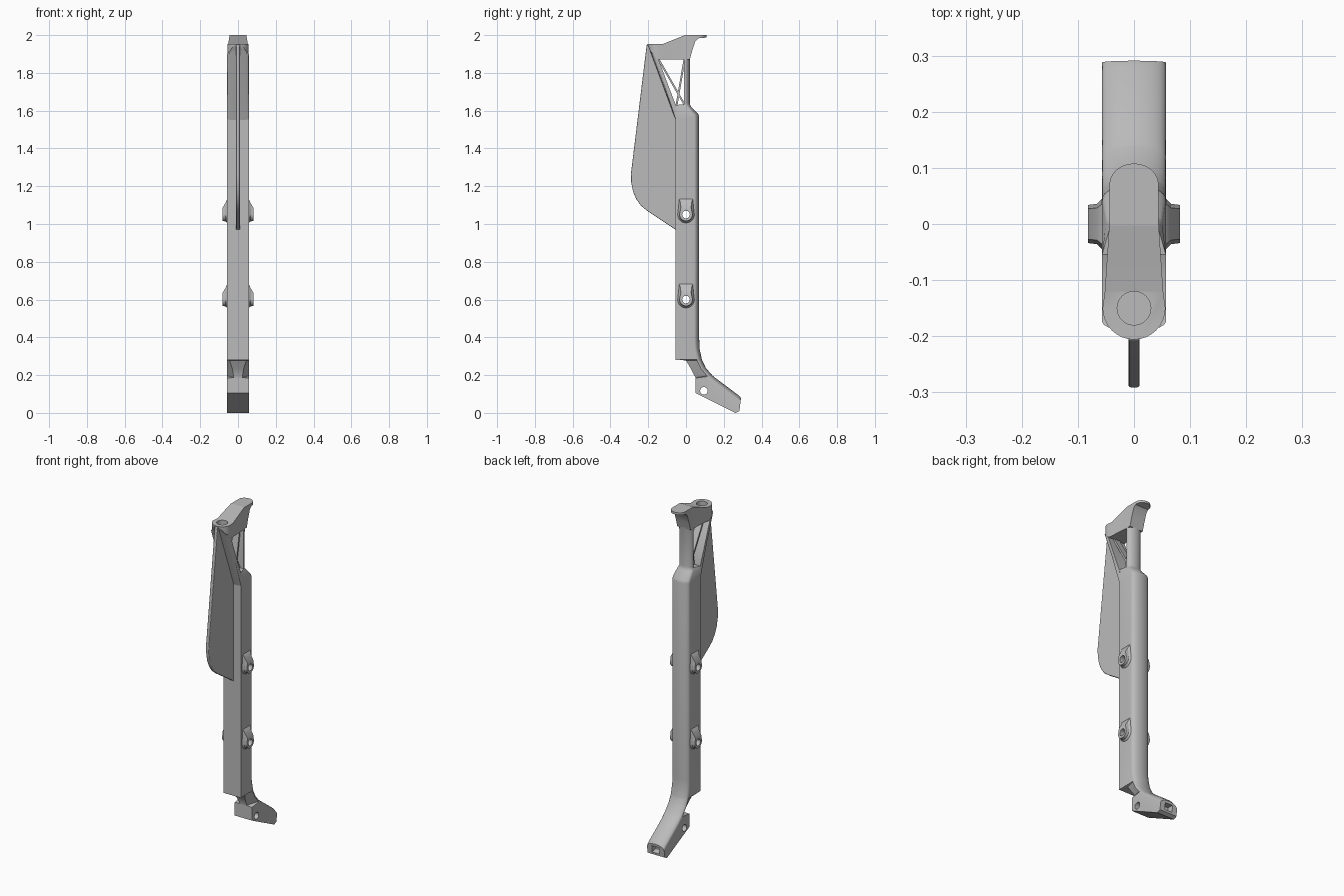
import bpy, bmesh, math
from mathutils import Vector

cube = bpy.data.objects.get("Cube")
if cube:
    bpy.data.objects.remove(cube, do_unlink=True)

grey = bpy.data.materials.new("plain grey")
grey.use_nodes = True
GREY = (0.5, 0.5, 0.5, 1)
grey.diffuse_color = GREY
grey.node_tree.nodes["Principled BSDF"].inputs["Base Color"].default_value = GREY


def loft(name, rings):
    """Skin a list of matching closed rings and cap both ends."""
    bm = bmesh.new()
    loops = [[bm.verts.new(p) for p in ring] for ring in rings]
    n = len(loops[0])
    for a, b in zip(loops, loops[1:]):
        for i in range(n):
            j = (i + 1) % n
            bm.faces.new((a[i], a[j], b[j], b[i]))
    bm.faces.new(loops[0])
    bm.faces.new(loops[-1])
    bmesh.ops.recalc_face_normals(bm, faces=bm.faces)
    mesh = bpy.data.meshes.new(name)
    bm.to_mesh(mesh)
    bm.free()
    obj = bpy.data.objects.new(name, mesh)
    bpy.context.collection.objects.link(obj)
    mesh.materials.append(grey)
    return obj


def activate(obj):
    bpy.ops.object.select_all(action="DESELECT")
    obj.select_set(True)
    bpy.context.view_layer.objects.active = obj


def smooth(obj, angle=32):
    activate(obj)
    bpy.ops.object.shade_smooth_by_angle(angle=math.radians(angle))


def boolean(obj, cutter, operation="DIFFERENCE"):
    mod = obj.modifiers.new("cut", "BOOLEAN")
    mod.operation, mod.object, mod.solver = operation, cutter, "EXACT"
    activate(obj)
    bpy.ops.object.modifier_apply(modifier=mod.name)
    bpy.data.objects.remove(cutter, do_unlink=True)


def plate(name, outline, half):
    """Side outline in (y, z), thickened across x."""
    return loft(name, [[(x, y, z) for y, z in outline] for x in (-half, half)])


def rod(radius, a, b, sides=32):
    a, b = Vector(a), Vector(b)
    u = (b - a).orthogonal().normalized()
    v = (b - a).normalized().cross(u)
    turn = [2 * math.pi * i / sides for i in range(sides)]
    return loft("cutter", [[c + radius * (u * math.cos(t) + v * math.sin(t))
                            for t in turn] for c in (a, b)])


def d_section(flat, back, flat_half, half, bulge, steps=16):
    """Section with a flat side and a bulging side, in the plane of both points."""
    f, b = Vector((0, *flat)), Vector((0, *back))
    d = (b - f).normalized()
    side = b - d * bulge
    x = Vector((1, 0, 0))
    ring = [f - x * flat_half, f + x * flat_half]
    for i in range(steps + 1):
        t = math.pi * i / steps
        ring.append(side + x * half * math.cos(t) + d * bulge * math.sin(t))
    return ring


# Spine: foot, long channel and rear strut in one skin
W, S = 0.057, 0.044
stations = [
    ((0.283, 0.01), (0.291, 0.078), W, W), ((0.262, 0.0), (0.28, 0.092), W, W),
    ((0.05, 0.105), (0.17, 0.174), W, W), ((0.05, 0.184), (0.142, 0.196), W, W),
    ((0.05, 0.187), (0.138, 0.2), 0.022, W), ((0.025, 0.235), (0.105, 0.238), 0.03, W),
    ((0.0, 0.278), (0.086, 0.277), 0.045, W), ((-0.055, 0.281), (0.084, 0.283), W, W),
    ((-0.055, 0.34), (0.072, 0.34), W, W), ((-0.055, 0.39), (0.07, 0.39), W, W),
    ((-0.055, 1.55), (0.07, 1.565), W, W), ((-0.055, 1.57), (0.066, 1.58), W, W),
    ((-0.055, 1.625), (0.028, 1.62), W, 0.05), ((-0.055, 1.63), (0.022, 1.632), W, S),
    ((-0.01, 1.634), (0.02, 1.645), S, S), ((-0.01, 1.87), (0.022, 1.88), S, S),
    ((0.0, 1.92), (0.032, 1.915), S, S), ((0.02, 1.984), (0.05, 1.975), S, S)]
spine = loft("spine", [d_section(f, b, wf, w, 0.027) for f, b, wf, w in stations])
LUGS = (0.6, 1.05)
for y, z in ((0, LUGS[0]), (0, LUGS[1]), (0.095, 0.117)):
    boolean(spine, rod(0.02, (-0.2, y, z), (0.2, y, z)))
# Pocket in the end of the foot
boolean(spine, plate("cutter", [(0.25, 0.03), (0.32, 0.015), (0.32, 0.06), (0.25, 0.065)], 0.025))
smooth(spine)

# Sloping front arm
arm = loft("front_arm", [d_section(f, b, w, w, bulge) for f, b, w, bulge in (
    ((-0.145, 1.87), (-0.192, 1.92), W, 0.028),
    ((-0.085, 1.71), (-0.121, 1.73), W, 0.014),
    ((-0.05, 1.62), (-0.055, 1.55), W, 0.004))])
smooth(arm)

# Head: side outline trimmed by its rounded plan
head = plate("head", [(-0.206, 1.954), (-0.12, 1.954), (-0.005, 2.0), (0.108, 2.0),
                      (0.108, 1.987), (0.065, 1.983), (0.05, 1.968), (0.032, 1.915),
                      (0.02, 1.87), (-0.165, 1.87)], 0.1)
plan = []
for i in range(17):
    t = math.pi * i / 16
    plan.append((-0.056 * math.cos(t), -0.15 - 0.056 * math.sin(t)))
plan += [(0.052, -0.12), (S, 0), (S, 0.07)]
for i in range(1, 12):
    t = math.pi * i / 12
    plan.append((S * math.cos(t), 0.07 + 0.038 * math.sin(t)))
plan += [(-S, 0.07), (-S, 0), (-0.052, -0.12)]
boolean(head, loft("trim", [[(x, y, z) for x, y in plan] for z in (1.8, 2.1)]), "INTERSECT")
boolean(head, rod(0.03, (0, -0.15, 1.925), (0, -0.15, 2.1)))
smooth(head)

# Crossed braces in the window
for name, a, b in (("long_brace", (-0.145, 1.872), (-0.008, 1.632)),
                   ("short_brace", (-0.05, 1.628), (-0.008, 1.872))):
    a, b = Vector(a), Vector(b)
    side = (b - a).orthogonal().normalized() * 0.005
    plate(name, [a + side, b + side, b - side, a - side], 0.02)

# Thin front fin
fin = plate("fin", [(-0.2, 1.95), (-0.208, 1.95), (-0.291, 1.27), (-0.29, 1.22),
                    (-0.28, 1.17), (-0.262, 1.13), (-0.237, 1.095), (-0.2, 1.066),
                    (-0.055, 0.97), (-0.04, 0.97), (-0.04, 1.55)], 0.01)
bevel = fin.modifiers.new("soft edge", "BEVEL")
bevel.width, bevel.segments, bevel.limit_method = 0.007, 3, "ANGLE"
bevel.angle_limit = math.radians(50)
smooth(fin)


# Side lugs, drilled through
def lug_ring(x, z, radius, top):
    turn = [math.pi * i / 16 for i in range(17)]
    ring = [(x, -radius * math.cos(t), z - radius * math.sin(t)) for t in turn]
    return ring + [(x, radius * 0.8, z + top), (x, -radius * 0.8, z + top)]


for side, sign in (("left", 1), ("right", -1)):
    for level, z in zip(("lower", "upper"), LUGS):
        lug = loft(f"{side}_{level}_lug", [lug_ring(sign * x, z, r, top) for x, r, top in (
            (0.05, 0.046, 0.088), (0.058, 0.044, 0.082), (0.066, 0.036, 0.062),
            (0.082, 0.034, 0.035))])
        boolean(lug, rod(0.02, (-0.2, 0, z), (0.2, 0, z)))
        smooth(lug)
